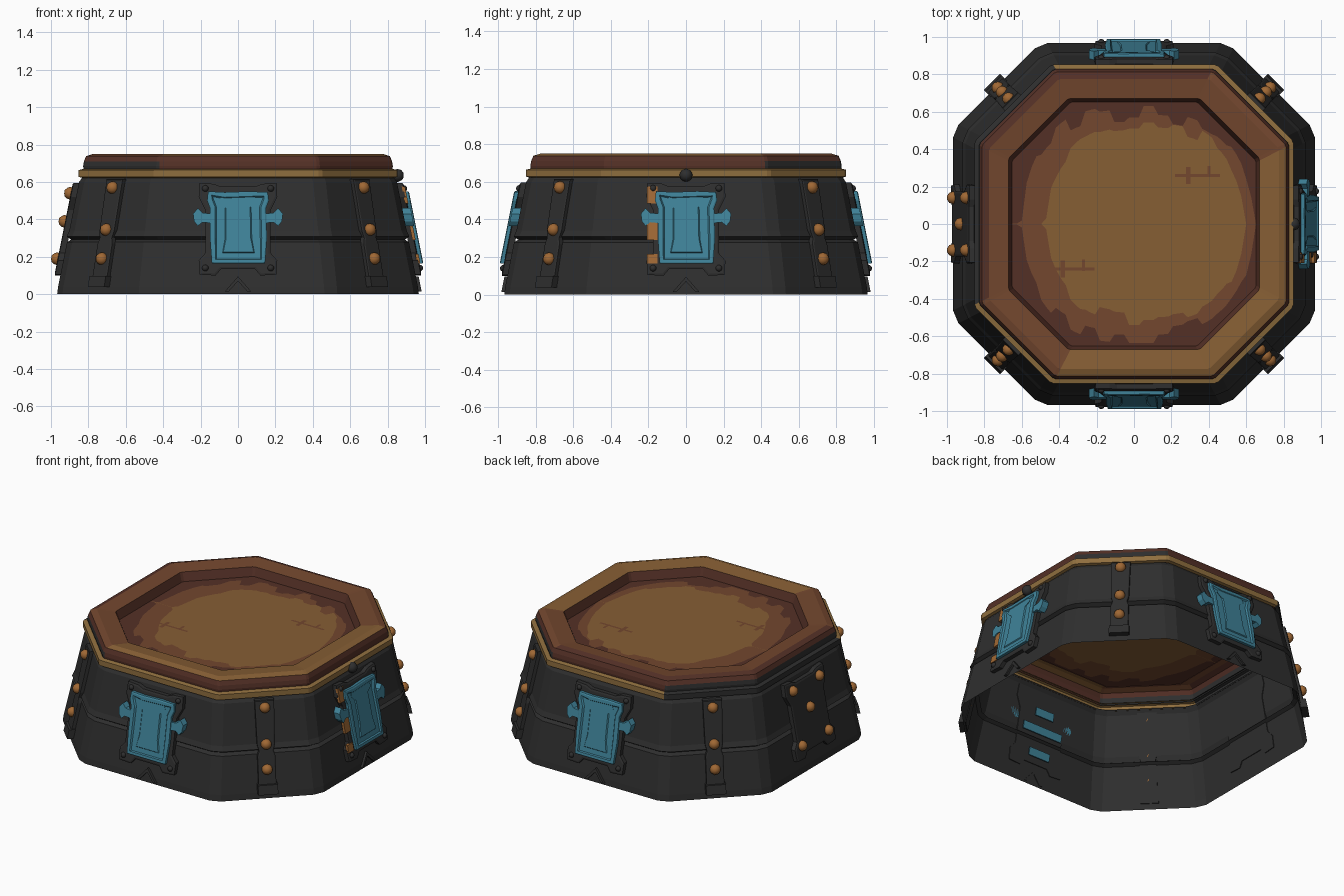
import bpy, bmesh, math, random
from mathutils import Vector

if "Cube" in bpy.data.objects:
    bpy.data.objects.remove(bpy.data.objects["Cube"])

random.seed(4)
H = 0.52                       # half side of the octagon / apothem
DIAG = (1 + H) / math.sqrt(2)  # diagonal apothem / straight apothem


def material(name, r, g, b):
    m = bpy.data.materials.new(name)
    lin = [((c / 255 + 0.055) / 1.055) ** 2.4 for c in (r, g, b)]
    m.diffuse_color = (*lin, 1)
    m.use_nodes = True
    m.node_tree.nodes["Principled BSDF"].inputs["Base Color"].default_value = m.diffuse_color
    return m


CHAR = material("charcoal", 46, 46, 46)
TEAL = material("teal", 63, 130, 152)
LIGHT = material("light_wood", 134, 94, 52)
MID = material("mid_wood", 115, 71, 46)
DARK = material("dark_wood", 84, 48, 38)
GOLD = material("gold_trim", 143, 110, 62)
BOLT = material("bronze", 160, 104, 52)


def finish(bm, name, mats, smooth=None):
    me = bpy.data.meshes.new(name)
    bm.to_mesh(me)
    bm.free()
    ob = bpy.data.objects.new(name, me)
    bpy.context.collection.objects.link(ob)
    for m in mats:
        me.materials.append(m)
    if smooth:
        for p in me.polygons:
            p.use_smooth = True
    return ob


def ring(a, cut):
    """Octagon of apothem a with its corners cut off."""
    h = H * a
    pts = [Vector(p) for p in ((a, -h), (a, h), (h, a), (-h, a),
                               (-a, h), (-a, -h), (-h, -a), (h, -a))]
    out = []
    for i, p in enumerate(pts):
        for q in (pts[i - 1], pts[(i + 1) % 8]):
            out.append(p + (q - p).normalized() * cut)
    return out


def loft(name, profile, cut, mats, rule=None):
    """Sheet through octagon rings; profile holds (z, apothem)."""
    bm = bmesh.new()
    rings = [[bm.verts.new((p.x, p.y, z)) for p in ring(a, cut)] for z, a in profile]
    n = len(rings[0])
    for k in range(len(rings) - 1):
        for i in range(n):
            j = (i + 1) % n
            f = bm.faces.new((rings[k][i], rings[k][j], rings[k + 1][j], rings[k + 1][i]))
            c = f.calc_center_median()
            d = Vector((c.x, c.y)).normalized()
            f.material_index = rule(k, d) if rule else 0
    return finish(bm, name, mats)


def wall(z):
    return 0.97 - 0.2 * z


def on_wall(deg, u, z, w):
    """Point on the sloping wall: u sideways, z up, w outward."""
    t = math.radians(deg)
    n, s = Vector((math.cos(t), math.sin(t), 0)), Vector((-math.sin(t), math.cos(t), 0))
    k = DIAG if deg % 90 else 1
    return n * (wall(z) * k + w) + s * u + Vector((0, 0, z))


def plate(name, deg, outline, w0, w1, mat, insets=()):
    """Extruded outline lying on a wall, with optional inset steps (width, depth)."""
    bm = bmesh.new()
    lo = [bm.verts.new(on_wall(deg, u, z, w0)) for u, z in outline]
    hi = [bm.verts.new(on_wall(deg, u, z, w1)) for u, z in outline]
    n = len(lo)
    bm.faces.new(lo[::-1])
    top = bm.faces.new(hi)
    for i in range(n):
        j = (i + 1) % n
        bm.faces.new((lo[i], lo[j], hi[j], hi[i]))
    bmesh.ops.recalc_face_normals(bm, faces=bm.faces)
    for width, depth in insets:
        bmesh.ops.inset_region(bm, faces=[top], thickness=width, depth=depth)
    return finish(bm, name, [mat])


def box(u, z, du, dz):
    return [(u - du, z - dz), (u + du, z - dz), (u + du, z + dz), (u - du, z + dz)]


def bolt(name, deg, u, z, w, r, mat=BOLT):
    bm = bmesh.new()
    bmesh.ops.create_icosphere(bm, subdivisions=2, radius=r)
    ob = finish(bm, name, [mat], True)
    ob.location = on_wall(deg, u, z, w)
    return ob


# Two-tier hollow skirt with a groove at mid height
loft("skirt", [(0, .967), (.04, wall(.04)), (.278, wall(.278)), (.292, wall(.292) - .02),
               (.308, wall(.308) + .008), (.34, wall(.34)), (.60, wall(.6)),
               (.63, wall(.63) - .015)], 0.04, [CHAR])

# Trim band: gold, charcoal on the left and back-left
loft("trim_band", [(.622, .832), (.628, .852), (.664, .852), (.672, .82)], 0.012, [GOLD, CHAR],
     lambda k, d: 1 if d.x < -.3 and d.y > -.45 else 0)


# Wooden rim
def rim_rule(k, d):
    if k <= 1:
        return 3 if d.x < -.45 or (d.x > .45 and d.y > .45) else 0
    if k in (2, 5):
        return 0
    if k == 3 and d.y - d.x > .5:
        return 0
    return 2 if d.x - d.y > .8 else 1


loft("rim", [(.66, .825), (.685, .828), (.71, .824), (.738, .812), (.75, .775),
             (.738, .672), (.675, .65)], 0.01, [DARK, MID, LIGHT, CHAR], rim_rule)

# Recessed wooden floor with streaky worn patches
bm = bmesh.new()
cols, jit = [], [1, 1, 1, 1]
A = 0.652
for i in range(51):
    x = A * (i - 25) / 25
    lim = min(A, A * (1 + H) - abs(x))
    if i % 3 == 0:
        jit = [random.uniform(.86, 1.04) for _ in range(4)]
    lx, mx = (x - .06) / .53, (x - .02) / .62
    light = .56 * max(0, 1 - abs(lx) ** 3) ** .5
    mid = max(light, .62 * max(0, 1 - abs(mx) ** 3) ** .5)
    ys = [-lim, -mid * jit[0], -light * jit[1] * .95, light * jit[2] * .95, mid * jit[3], lim]
    for k in (1, 2, 3, 4):
        ys[k] = max(-lim * .97, min(lim * .97, ys[k])) + (k - 2.5) * .002
    ys = sorted(ys)
    cols.append([bm.verts.new((x, y, .682)) for y in ys])
for a, b in zip(cols, cols[1:]):
    for k in range(5):
        f = bm.faces.new((a[k], b[k], b[k + 1], a[k + 1]))
        f.material_index = (0, 1, 2, 1, 0)[k]
finish(bm, "floor", [DARK, MID, LIGHT])

# Scratches in the floor
for n, (x, y) in enumerate(((-.33, -.24), (.34, .26))):
    bm = bmesh.new()
    for dx, dy, sx, sy in ((0, 0, .12, .008), (-.05, 0, .012, .045), (.06, .02, .008, .03)):
        bm.faces.new([bm.verts.new((x + dx + i * sx, y + dy + j * sy, .685))
                      for i, j in ((-1, -1), (1, -1), (1, 1), (-1, 1))])
    finish(bm, f"scratch_{n}", [MID])

# Shaped backing outline, mirrored left to right
half = [(.09, .135), (.12, .10), (.205, .105), (.21, .18), (.175, .22),
        (.175, .45), (.21, .52), (.205, .595), (.13, .59), (.09, .575)]
backing = half + [(-u, z) for u, z in reversed(half)]
panel = [(-.14, .165), (.145, .165), (.155, .30), (.15, .46), (.165, .50), (.16, .545),
         (.06, .55), (-.07, .545), (-.16, .55), (-.165, .50), (-.15, .46), (-.15, .30)]

# Teal panels on front, right and back
for side, deg in (("front", 270), ("right", 0), ("back", 90)):
    plate(f"{side}_backing", deg, backing, -.005, .028, CHAR, [(.012, .004)])
    plate(f"{side}_panel", deg, panel, .02, .05, TEAL, [(.008, .004), (.02, 0), (.008, -.01),
                                                      (.045, 0), (.006, .006)])
    plate(f"{side}_notch", deg, [(-.07, .015), (-.05, .015), (0, .07), (.05, .015),
                                 (.07, .015), (0, .095)], -.005, .015, CHAR)
    for s in (-1, 1):
        # Wing lugs and corner studs
        wing = [(s * u, z) for u, z in ((.14, .38), (.19, .385), (.215, .365), (.235, .39),
                                        (.24, .43), (.215, .46), (.19, .435), (.14, .43))]
        plate(f"{side}_wing_{s}", deg, wing, 0, .045, TEAL)
        for z in (.14, .565):
            bolt(f"{side}_stud_{s}_{z}", deg, s * .175, z, .03, .018, CHAR)
    # Teal fixings on the inside of the wall
    for z, du in ((.19, .08), (.34, .15), (.45, .07)):
        plate(f"{side}_inner_fixing_{z}", deg, box(0, z, du, .025), -.032, -.025, TEAL)

# Bronze pieces and top knob on the right panel
for z, dz in ((.53, .045), (.34, .05), (.19, .025)):
    plate(f"right_clip_{z}", 0, box(-.18, z, .028, dz), .02, .038, BOLT)
bolt("right_knob", 0, 0, .635, .01, .035, CHAR)

# Left backing with five bolts
plate("left_backing", 180, backing, -.005, .028, CHAR, [(.012, .004)])
for u, z in ((-.14, .19), (.14, .19), (0, .39), (-.14, .54), (.14, .54)):
    bolt(f"left_bolt_{u}_{z}", 180, u, z, .035, .034)

# Straps with three bolts on the diagonal walls
for deg in (45, 135, 225, 315):
    strap = [(-.055, .04), (.055, .04), (.055, .27), (.045, .30), (.055, .34), (.06, .615),
             (-.06, .615), (-.055, .34), (-.045, .30), (-.055, .27)]
    plate(f"strap_{deg}", deg, strap, -.005, .022, CHAR, [(.008, .004)])
    plate(f"strap_foot_{deg}", deg, box(0, .068, .062, .03), -.005, .04, CHAR)
    for z in (.19, .345, .57):
        bolt(f"strap_bolt_{deg}_{z}", deg, 0, z, .028, .034)
